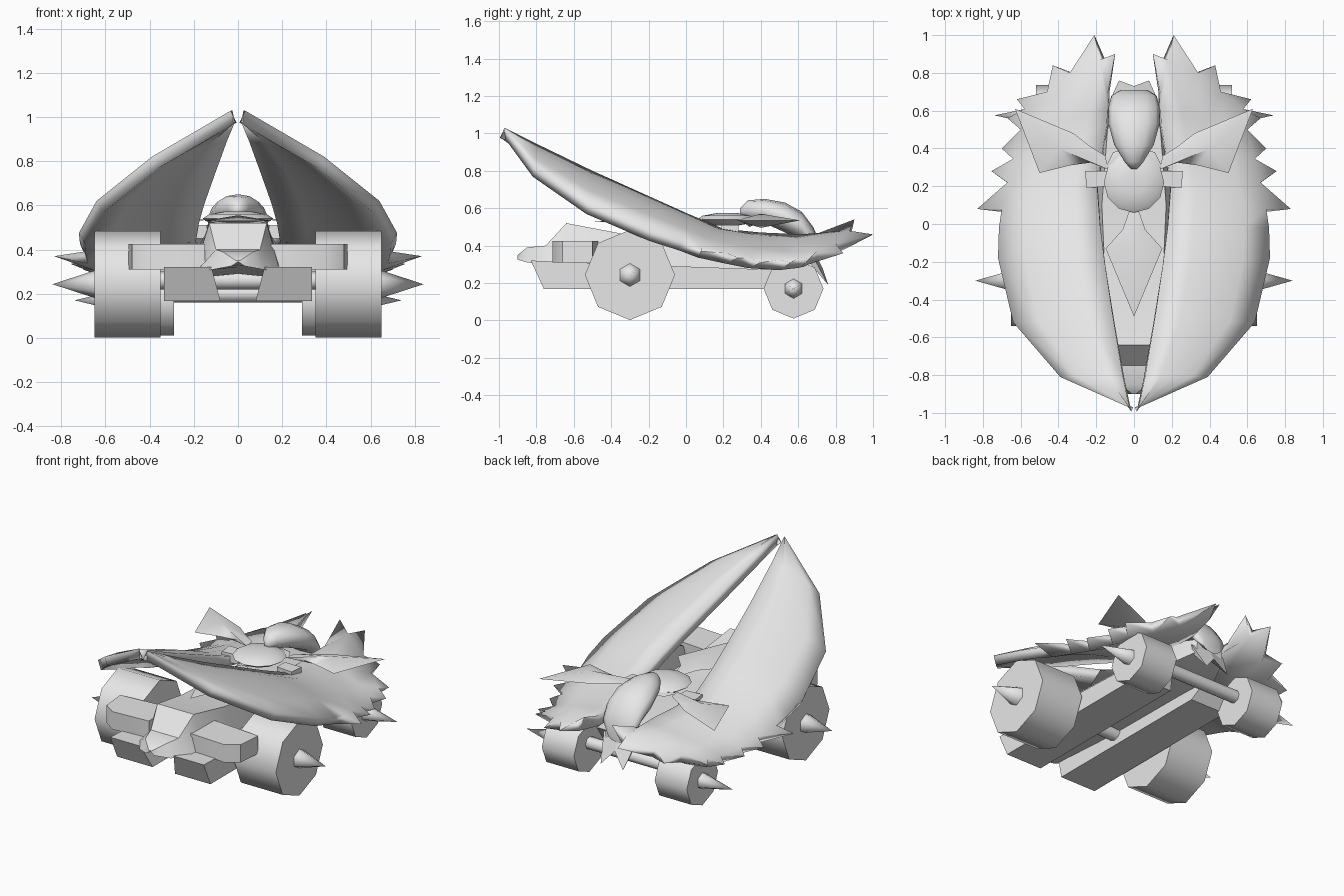
import bpy, bmesh, math
from mathutils import Vector

if "Cube" in bpy.data.objects:
    bpy.data.objects.remove(bpy.data.objects["Cube"], do_unlink=True)

grey = bpy.data.materials.new("plain_grey")
grey.use_nodes = True
COLOUR = (0.8, 0.8, 0.8, 1)
grey.diffuse_color = COLOUR
grey.node_tree.nodes["Principled BSDF"].inputs["Base Color"].default_value = COLOUR


def make(name, verts, faces, mirror=False, angle=40):
    """Build one mesh part, optionally mirrored across x = 0."""
    bm = bmesh.new()
    vs = [bm.verts.new(v) for v in verts]
    for f in faces:
        bm.faces.new([vs[i] for i in f])
    bmesh.ops.recalc_face_normals(bm, faces=bm.faces)
    bm.normal_update()
    closed = all(len(e.link_faces) == 2 for e in bm.edges)
    if not closed and sum(f.normal.z * f.calc_area() for f in bm.faces) < 0:
        bmesh.ops.reverse_faces(bm, faces=bm.faces)
    me = bpy.data.meshes.new(name)
    bm.to_mesh(me)
    bm.free()
    me.materials.append(grey)
    ob = bpy.data.objects.new(name, me)
    bpy.context.collection.objects.link(ob)
    bpy.ops.object.select_all(action='DESELECT')
    ob.select_set(True)
    bpy.context.view_layer.objects.active = ob
    bpy.ops.object.shade_smooth_by_angle(angle=math.radians(angle))
    if mirror:
        m = ob.modifiers.new("mirror", 'MIRROR')
        m.use_mirror_merge = False
    return ob


def loft(name, rings, mirror=False, angle=40):
    """Skin a list of equal-length rings and cap both ends."""
    n = len(rings[0])
    verts = [v for r in rings for v in r]
    faces = [(k * n + i, k * n + (i + 1) % n, (k + 1) * n + (i + 1) % n, (k + 1) * n + i)
             for k in range(len(rings) - 1) for i in range(n)]
    faces += [tuple(range(n)), tuple(range(len(verts) - n, len(verts)))]
    return make(name, verts, faces, mirror, angle)


def circle_x(x, y, z, r, n=8):
    return [(x, y + r * math.sin(2 * math.pi * i / n), z + r * math.cos(2 * math.pi * i / n))
            for i in range(n)]


def gem(name, outline, z, centre, up, down, mirror=False):
    """Flat outline raised to a point above and below."""
    n = len(outline)
    verts = [(x, y, z) for x, y in outline]
    verts += [(*centre, z + up), (*centre, z - down)]
    faces = [(i, (i + 1) % n, n + k) for i in range(n) for k in (0, 1)]
    return make(name, verts, faces, mirror, 60)


# Wheels with side spikes
for label, y, z, r, x0, x1, tip, sr in (("front", -0.3, 0.243, 0.241, 0.35, 0.65, 0.84, 0.065),
                                        ("rear", 0.575, 0.17, 0.16, 0.29, 0.52, 0.74, 0.055)):
    loft(label + "_wheels", [circle_x(x0, y, z, r), circle_x(x1, y, z, r)], True, 50)
    base = circle_x(x1 - 0.01, y, z, sr, 6)
    make(label + "_wheel_spikes", base + [(tip, y, z)],
         [(i, (i + 1) % 6, 6) for i in range(6)] + [tuple(range(6))], True, 70)

# Axles
for label, y, z, w in (("front", -0.3, 0.26, 0.36), ("rear", 0.575, 0.2, 0.3)):
    loft(label + "_axle", [circle_x(-w, y, z, 0.04), circle_x(w, y, z, 0.04)], angle=50)

# Long runner beams under the hull
side = [(-0.83, 0.32), (-0.76, 0.168), (0.43, 0.168), (0.5, 0.27), (-0.06, 0.29)]
loft("runner_beams", [[(0.08 + (0.04 if z > 0.2 else 0), y, z) for y, z in side],
                      [(0.335, y, z) for y, z in side]], True)

# Side pods at the front, rounded in plan
plan = [(0.15, -0.7), (0.4, -0.715), (0.48, -0.66), (0.495, -0.5), (0.15, -0.47)]
loft("front_pods", [[(x, y, z) for x, y in plan] for z in (0.31, 0.425)], True)

# Hull: y, half width at top, half width at bottom, top z, bottom z
hull = [(-0.9, 0.01, 0.03, 0.35, 0.325), (-0.85, 0.07, 0.11, 0.39, 0.31),
        (-0.75, 0.1, 0.19, 0.40, 0.30), (-0.64, 0.13, 0.2, 0.52, 0.29),
        (-0.35, 0.15, 0.2, 0.465, 0.27), (0.1, 0.17, 0.2, 0.43, 0.27),
        (0.5, 0.14, 0.18, 0.44, 0.27), (0.69, 0.09, 0.1, 0.40, 0.31)]
loft("hull", [[(-b, y, lo), (0, y, lo + 0.02), (b, y, lo), (t, y, hi), (-t, y, hi)]
              for y, t, b, hi, lo in hull])

# Shell wings: paired inner and outer edge points, front to back
rows = [((0.025, -0.97, 1.03), (0.035, -0.967, 1.027), 0),
        ((0.06, -0.8, 0.945), (0.39, -0.81, 0.82), 0.02),
        ((0.11, -0.5, 0.80), (0.64, -0.52, 0.62), 0.04),
        ((0.155, -0.2, 0.665), (0.72, -0.18, 0.475), 0.05),
        ((0.18, 0.0, 0.575), (0.715, -0.02, 0.425), 0.045),
        ((0.195, 0.2, 0.49), (0.70, 0.08, 0.39), 0.035),
        ((0.165, 0.4, 0.47), (0.67, 0.22, 0.36), 0.025),
        ((0.145, 0.52, 0.465), (0.64, 0.345, 0.335), 0.02),
        ((0.14, 0.61, 0.46), (0.60, 0.5, 0.325), 0.015)]
COLS = 5
verts = []
for a, b, bulge in rows:
    for c in range(COLS):
        t = c / (COLS - 1)
        p = Vector(a).lerp(Vector(b), t)
        p.z += bulge * 4 * t * (1 - t)
        verts.append(tuple(p))
# Ragged back row
verts += [(0.14, 0.69, 0.46), (0.18, 0.87, 0.48), (0.34, 0.80, 0.41),
          (0.46, 0.70, 0.37), (0.58, 0.61, 0.34)]
nr = len(rows) + 1
faces = [(k * COLS + c, k * COLS + c + 1, (k + 1) * COLS + c + 1, (k + 1) * COLS + c)
         for k in range(nr - 1) for c in range(COLS - 1)]
first_tip = len(verts)
# Teeth along the outer edge, then feathers along the back
for k, tip in ((5, (0.83, 0.08, 0.37)), (6, (0.755, 0.28, 0.335)),
               (7, (0.70, 0.40, 0.31)), (8, (0.67, 0.56, 0.31))):
    faces.append((k * COLS + 4, len(verts), (k + 1) * COLS + 4))
    verts.append(tip)
for c, tip in enumerate([(0.10, 0.90, 0.54), (0.21, 1.0, 0.46), (0.43, 0.84, 0.36), (0.62, 0.66, 0.33)]):
    faces.append(((nr - 1) * COLS + c, (nr - 1) * COLS + c + 1, len(verts)))
    verts.append(tip)
wing = make("shell_wings", verts, faces, False, 40)
thick = wing.vertex_groups.new(name="thick")
thick.add(list(range(first_tip)), 1.0, 'REPLACE')
sol = wing.modifiers.new("thickness", 'SOLIDIFY')
sol.thickness = 0.06
sol.offset = -1
sol.vertex_group = "thick"
sol.thickness_vertex_group = 0.02
wing.modifiers.new("mirror", 'MIRROR').use_mirror_merge = False

# Flat round disc in the middle
N = 12
loft("centre_disc", [[(r * math.cos(2 * math.pi * i / N), 0.22 + r * math.sin(2 * math.pi * i / N), z)
                      for i in range(N)]
                     for r, z in ((0.06, 0.508), (0.13, 0.52), (0.16, 0.54), (0.13, 0.56), (0.06, 0.573))],
     angle=60)

# Collar behind the disc
gem("collar", [(-0.15, 0.3), (0.15, 0.3), (0.11, 0.38), (0, 0.41), (-0.11, 0.38)], 0.53, (0, 0.34), 0.03, 0.03)

# Forward pointing tail blade
gem("tail_blade", [(0, -0.49), (0.15, -0.13), (0.06, -0.03), (0.025, 0.07),
                   (-0.025, 0.07), (-0.06, -0.03), (-0.15, -0.13)], 0.53, (0, -0.1), 0.025, 0.03)

# Side claws and the small feet near the disc
gem("claws", [(0.63, 0.61), (0.50, 0.27), (0.34, 0.31), (0.23, 0.325), (0.14, 0.29),
              (0.15, 0.36), (0.23, 0.41), (0.32, 0.48)], 0.535, (0.40, 0.40), 0.035, 0.04, True)
loft("feet", [[(x, y, z) for x, y in ((0.14, 0.2), (0.25, 0.19), (0.26, 0.28), (0.14, 0.28))]
              for z in (0.45, 0.51)], True)

# Rounded head: y, half width, top z, bottom z
head = [(0.29, 0.015, 0.60, 0.56), (0.33, 0.05, 0.642, 0.54), (0.42, 0.105, 0.65, 0.52),
        (0.53, 0.135, 0.63, 0.47), (0.62, 0.135, 0.58, 0.43), (0.68, 0.12, 0.50, 0.36), (0.71, 0.07, 0.43, 0.33)]
loft("head", [[(w * math.cos(2 * math.pi * i / N), y, (hi + lo) / 2 + (hi - lo) / 2 * math.sin(2 * math.pi * i / N))
               for i in range(N)] for y, w, hi, lo in head], angle=60)

# Jagged flap hanging at the back
make("rear_flap", [(0, 0.69, 0.36), (0.12, 0.67, 0.36), (0.08, 0.76, 0.19), (0, 0.73, 0.28),
                   (0, 0.66, 0.32), (0.10, 0.65, 0.32)],
     [(0, 1, 2, 3), (4, 3, 2, 5), (1, 5, 2), (0, 4, 5, 1), (0, 3, 4)], True)
